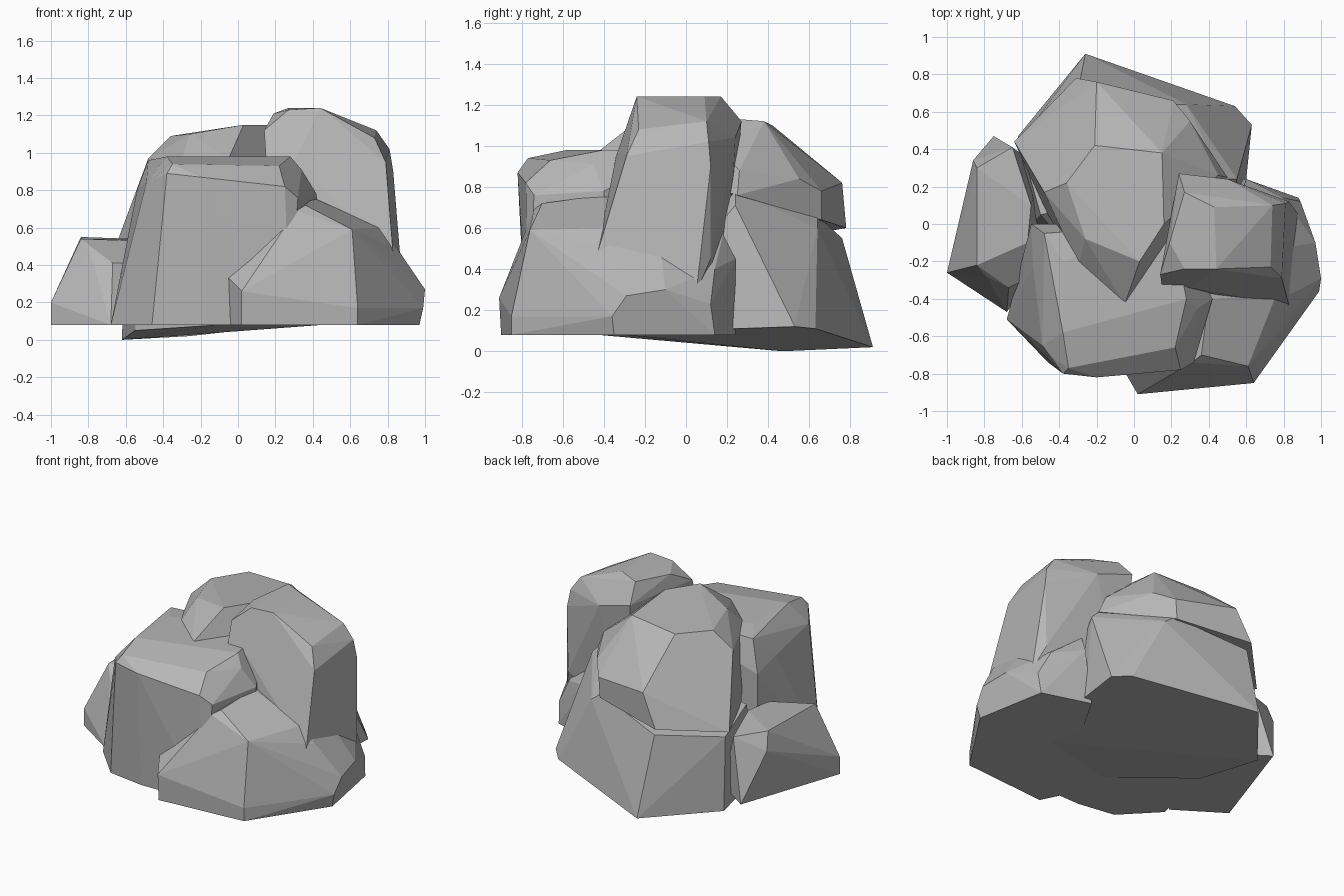
import bpy
import bmesh
import math
from mathutils import Vector

default_cube = bpy.data.objects.get("Cube")
if default_cube:
    bpy.data.objects.remove(default_cube, do_unlink=True)

# One plain stone colour for the whole pile
stone = bpy.data.materials.new("grey_stone")
stone.use_nodes = True
stone_colour = (0.47, 0.47, 0.47, 1)
stone.diffuse_color = stone_colour
stone.node_tree.nodes["Principled BSDF"].inputs["Base Color"].default_value = stone_colour


def make_boulder(name, *corner_groups):
    """Wrap a convex, flat-faceted boulder around corners given in hundredths."""
    bm = bmesh.new()
    for group in corner_groups:
        for corner in group:
            bm.verts.new(Vector(corner) / 100)
    hull = bmesh.ops.convex_hull(bm, input=bm.verts[:])
    leftovers = {item for key in ("geom_interior", "geom_unused") for item in hull[key]
                 if isinstance(item, bmesh.types.BMVert)}
    bmesh.ops.delete(bm, geom=list(leftovers), context='VERTS')
    # Merge nearly level triangles into broad chiselled faces
    bmesh.ops.dissolve_limit(bm, angle_limit=math.radians(4),
                             verts=bm.verts[:], edges=bm.edges[:])
    bmesh.ops.recalc_face_normals(bm, faces=bm.faces[:])
    mesh = bpy.data.meshes.new(name)
    bm.to_mesh(mesh)
    bm.free()
    mesh.materials.append(stone)
    boulder = bpy.data.objects.new(name, mesh)
    bpy.context.collection.objects.link(boulder)
    return boulder


# Back boulder: wide tilted base, then the crown set on its ledge
back_base_foot = [(-62, 47, 0), (-26, 91, 2), (54, 63, 11), (63, 53, 12),
                  (60, 24, 11), (45, -30, 8), (-55, 0, 5), (-10, -43, 8)]
back_base_rim = [(-29, 76, 55), (28, 64, 60), (55, 24, 71), (-61, 44, 50), (-50, 5, 55),
                 (20, 64, 66), (48, 24, 78)]
make_boulder("back_boulder_base", back_base_foot, back_base_rim)

crown_rim = [(-31, 78, 60), (20, 66, 64), (50, 25, 76), (-64, 44, 54), (-46, 5, 55)]
crown_shoulder = [(-20, 76, 82), (21, 66, 78), (30, 55, 84), (45, 26, 88),
                  (-48, 17, 97), (-30, -22, 96), (-5, -43, 97), (17, -5, 90)]
crown_top = [(-36, 22, 109), (-21, 42, 110), (15, 38, 112), (16, 0, 115),
             (3, -20, 115), (-26, -8, 110)]
make_boulder("back_boulder_crown", crown_rim, crown_shoulder, crown_top)

# Front boulder: broad upright face with a level top
front_foot = [(-68, -51, 8), (-46, -74, 8), (-20, -78, 8), (28, -77, 8),
              (40, -40, 8), (20, 0, 8), (-55, 0, 8)]
front_shoulder = [(-49, -65, 84), (-43, -72, 88), (-38, -80, 89), (-20, -82, 87),
                  (25, -78, 82), (32, -74, 76), (42, -40, 78), (-55, 0, 75), (-54, -22, 80)]
front_top = [(-48, -5, 96), (-38, -20, 98), (-38, -58, 98), (-35, -77, 94), (22, -66, 93),
             (28, -40, 98), (34, -45, 91), (20, 0, 98)]
make_boulder("front_boulder", front_foot, front_shoulder, front_top)

# Low boulder at the front corner with a small skirt at its foot
low_foot = [(2, -90, 8), (64, -85, 8), (97, -35, 8), (88, 14, 8), (55, 24, 8), (-4, -78, 8)]
low_skirt = [(2, -91, 26), (64, -85, 17), (99, -36, 17), (100, -29, 27),
             (97, -10, 30), (89, 12, 23), (-5, -79, 33)]
low_top = [(31, -74, 69), (36, -70, 72), (61, -76, 59), (76, -38, 60), (40, -40, 76),
           (85, -37, 49), (85, -12, 46), (80, 14, 40), (60, 24, 45), (58, 18, 57)]
make_boulder("low_corner_boulder", low_foot, low_skirt, low_top)

# Tall boulder leaning over the low one
tall_foot = [(83, -44, 45), (76, -42, 52), (88, 5, 29), (82, 12, 45),
             (30, 20, 30), (30, -36, 50), (18, -30, 60)]
tall_shoulder = [(79, -29, 95), (83, 12, 90), (81, 11, 102), (24, 27, 112), (50, 24, 104),
                 (30, -34, 95), (15, -33, 96), (14, -27, 112)]
tall_top = [(19, -10, 121), (27, -24, 123), (44, -24, 124), (43, 9, 124), (27, 17, 124),
            (73, -23, 108), (74, 10, 112)]
make_boulder("tall_boulder", tall_foot, tall_shoulder, tall_top)

# Small boulder tucked against the opposite side
small_foot = [(-100, -26, 8), (-75, 47, 8), (-68, -47, 8), (-50, -20, 8), (-50, 30, 8)]
small_top = [(-100, -26, 20), (-86, 34, 43), (-84, -22, 54), (-84, 30, 55), (-79, -28, 47),
             (-67, -34, 41), (-55, -28, 41), (-57, -10, 53), (-65, 41, 50), (-55, 10, 54)]
make_boulder("small_side_boulder", small_foot, small_top)
